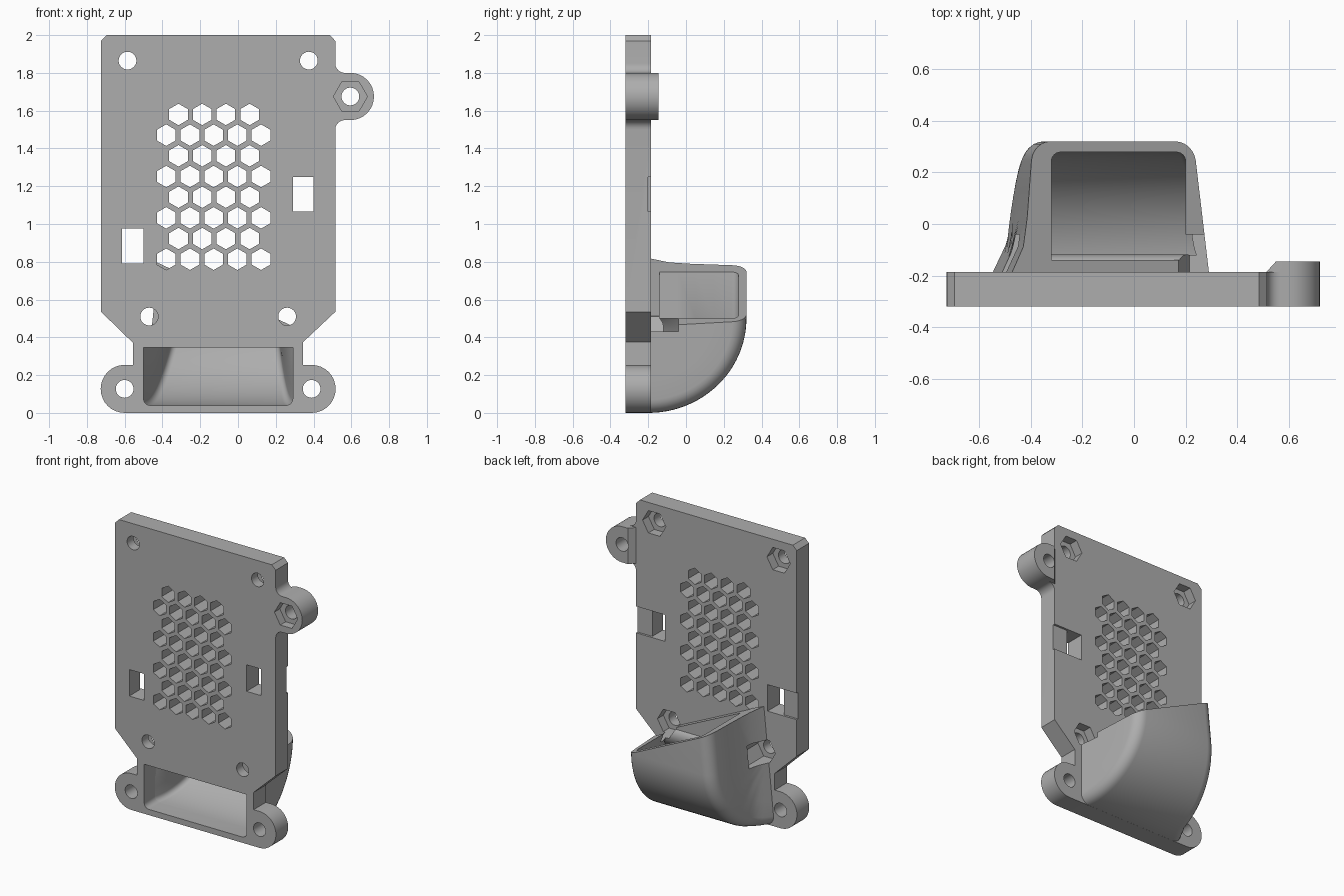
import bpy, bmesh
from math import sin, cos, pi, radians

if "Cube" in bpy.data.objects:
    bpy.data.objects.remove(bpy.data.objects["Cube"])

grey = bpy.data.materials.new("plain grey")
grey.use_nodes = True
COLOUR = (0.42, 0.42, 0.42, 1)
grey.diffuse_color = COLOUR
grey.node_tree.nodes["Principled BSDF"].inputs["Base Color"].default_value = COLOUR

FRONT, BACK = -0.32, -0.185


def finish(name, bm):
    bmesh.ops.remove_doubles(bm, verts=bm.verts, dist=1e-5)
    bmesh.ops.recalc_face_normals(bm, faces=bm.faces)
    mesh = bpy.data.meshes.new(name)
    bm.to_mesh(mesh)
    bm.free()
    mesh.materials.append(grey)
    obj = bpy.data.objects.new(name, mesh)
    bpy.context.collection.objects.link(obj)
    return obj


def add_prism(bm, pts, y0, y1):
    """Extrude an x-z outline along y."""
    a = [bm.verts.new((x, y0, z)) for x, z in pts]
    b = [bm.verts.new((x, y1, z)) for x, z in pts]
    bm.faces.new(a)
    bm.faces.new(b[::-1])
    for i in range(len(pts)):
        j = (i + 1) % len(pts)
        bm.faces.new((a[i], b[i], b[j], a[j]))
    return a, b


def prisms(name, items):
    bm = bmesh.new()
    for pts, y0, y1 in items:
        add_prism(bm, pts, y0, y1)
    return finish(name, bm)


def arc(cx, cz, r, a0, a1, n=16):
    angles = [radians(a0 + (a1 - a0) * i / n) for i in range(n + 1)]
    return [(cx + r * cos(a), cz + r * sin(a)) for a in angles]


def ngon(cx, cz, r, n, start=0):
    return arc(cx, cz, r, start, start + 360, n)[:-1]


def rect(x0, x1, z0, z1):
    return [(x0, z0), (x1, z0), (x1, z1), (x0, z1)]


def lerp(a, b, t):
    return a + (b - a) * t


def sweep(name, path, radius, fillet, inner, left, right):
    """Sweep a rounded section round a quarter bend; path holds (turn, dy, dz)."""
    bm = bmesh.new()
    rings = []
    for t, dy, dz in path:
        r0 = inner(t)
        flat = radius - fillet
        side = [(lerp(r0, flat, i / 4), 0) for i in range(5)]
        side += [(flat + fillet * sin(k * pi / 12), fillet * (1 - cos(k * pi / 12)))
                 for k in range(1, 7)]
        lo, hi = [], []
        for r, inset in side:
            y = -0.2 + 1.04 * r * sin(t * pi / 2) + dy
            z = 0.5 - r * cos(t * pi / 2) + dz
            lo.append(bm.verts.new((left(y, z, t) + inset, y, z)))
            hi.append(bm.verts.new((right(y, z, t) - inset, y, z)))
        rings.append(lo + hi[::-1])
    for p, q in zip(rings, rings[1:]):
        for i in range(len(p)):
            j = (i + 1) % len(p)
            bm.faces.new((p[i], p[j], q[j], q[i]))
    bm.faces.new(rings[0])
    bm.faces.new(rings[-1][::-1])
    bmesh.ops.remove_doubles(bm, verts=bm.verts, dist=1e-5)
    bmesh.ops.dissolve_degenerate(bm, edges=bm.edges, dist=1e-5)
    return finish(name, bm)


def cut(obj, cutters):
    bpy.context.view_layer.objects.active = obj
    for c in cutters:
        m = obj.modifiers.new("cut", 'BOOLEAN')
        m.operation = 'DIFFERENCE'
        m.solver = 'EXACT'
        m.object = c
        bpy.ops.object.modifier_apply(modifier=m.name)


# Mounting plate with its three ears
EAR = (0.595, 1.675)
LOW_EARS = [(-0.6, 0.127), (0.39, 0.127)]
outline = arc(*LOW_EARS[1], 0.127, -90, 90)
outline += [(0.345, 0.254), (0.345, 0.375), (0.515, 0.535)]
outline += arc(0.565, 1.5, 0.05, 180, 90, 6)
outline += arc(*EAR, 0.125, -90, 90)
outline += arc(0.565, 1.85, 0.05, 270, 180, 6)
outline += [(0.515, 1.97), (0.485, 2), (-0.695, 2), (-0.725, 1.97),
            (-0.725, 0.535), (-0.555, 0.37), (-0.555, 0.254)]
outline += arc(*LOW_EARS[0], 0.127, 90, 270)
plate = prisms("mounting_plate", [(outline, FRONT, BACK)])

# Raised pad behind the upper ear, sloped towards the plate
bm = bmesh.new()
pad_pts = arc(*EAR, 0.125, -90, 90) + [(0.53, 1.8), (0.53, 1.55)]
pad_front, pad_back = add_prism(bm, pad_pts, -0.2, -0.145)
for v in pad_front[-2:]:
    v.co.x = 0.5
for v in pad_back[-2:]:
    v.co.x = 0.55
pad = finish("ear_pad", bm)


# Curved air duct on the back
def duct_left(y, z, t):
    if y < -0.07:
        x = lerp(-0.56, -0.5, (y + 0.2) / 0.13)
    else:
        x = lerp(-0.5, -0.475, (y + 0.07) / 0.32)
    return x + 0.1 * z


bend = [(i / 24, 0, 0) for i in range(25)]
duct = sweep("air_duct", bend + [(1, 0, 0.5)], 0.5, 0.07, lambda t: 0,
             duct_left, lambda y, z, t: 0.29 - 0.118 * (y + 0.185))

# Duct cutters: hollow bend and slanted top
hollow = sweep("duct_hollow", [(0, -0.2, 0)] + bend + [(1, 0, 0.6)], 0.46, 0.035,
               lambda t: lerp(0.155, 0.058, t),
               lambda y, z, t: lerp(-0.5, -0.32, t),
               lambda y, z, t: lerp(0.29, 0.2, t))
slant = prisms("slanted_top", [([(-1, 1.065), (1, 0.125), (1, 2), (-1, 2)], -0.6, 0.6)])

# Screw holes, nut pockets, latch slots and vent cutters
SCREWS = [(-0.585, 1.865), (0.375, 1.865), (-0.47, 0.51), (0.26, 0.51)]
holes = prisms("screw_holes", [(ngon(x, z, 0.047, 32), -0.5, -0.1)
                               for x, z in SCREWS + LOW_EARS + [EAR]])
nuts = prisms("nut_pockets", [(ngon(x, z, 0.09, 6), -0.25, -0.04) for x, z in SCREWS]
              + [(ngon(*EAR, 0.09, 6), -0.4, -0.26)])
slots = prisms("latch_slots", [(rect(0.29, 0.4, 1.065, 1.25), -0.5, 0),
                               (rect(-0.615, -0.5, 0.79, 0.975), -0.5, 0)])
recesses = prisms("latch_recesses", [(rect(0.35, 0.6, 1.065, 1.25), -0.2, 0),
                                     (rect(-0.8, -0.55, 0.79, 0.975), -0.2, 0)])
vents = []
for row in range(8):
    count, x0 = (4, -0.315) if row % 2 == 0 else (5, -0.38)
    for col in range(count):
        vents.append((ngon(x0 + 0.1255 * col, 1.58 - 0.1095 * row, 0.057, 6, 30), -0.5, 0))
grille = prisms("vent_grille", vents)

cut(plate, [hollow, holes, nuts, slots, recesses, grille])
cut(duct, [slant, hollow, nuts])
cut(pad, [holes])
for c in (hollow, slant, holes, nuts, slots, recesses, grille):
    bpy.data.objects.remove(c)

# Smooth the curved surfaces, keep edges sharp
for obj in (plate, pad, duct):
    bpy.ops.object.select_all(action='DESELECT')
    obj.select_set(True)
    bpy.context.view_layer.objects.active = obj
    bpy.ops.object.shade_smooth_by_angle(angle=radians(28))
